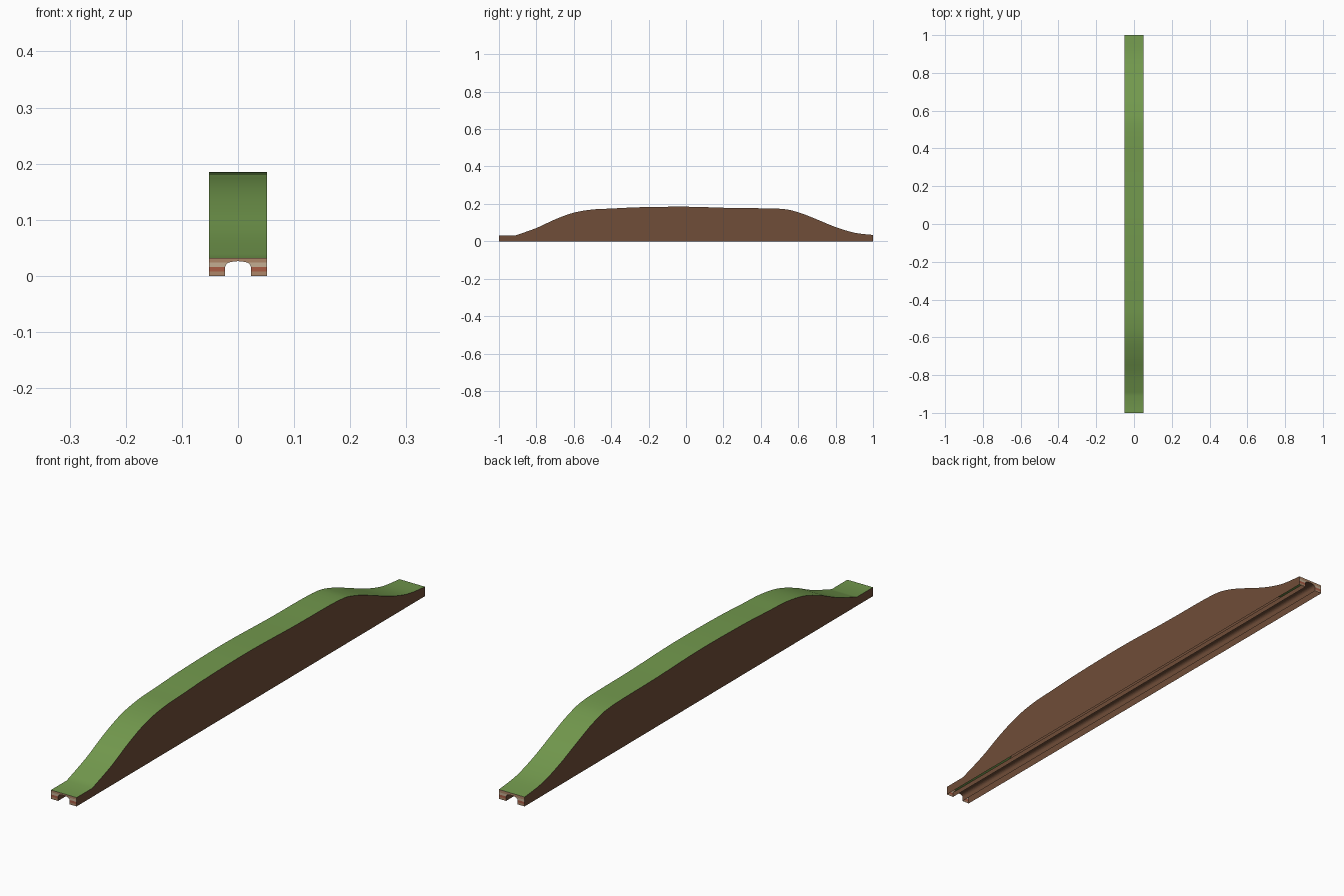
import bpy, bmesh
from mathutils import Vector

if "Cube" in bpy.data.objects:
    bpy.data.objects.remove(bpy.data.objects["Cube"])

HALF = 0.0515  # half width of the ridge


def material(name, rgb):
    m = bpy.data.materials.new(name)
    m.diffuse_color = (*rgb, 1)
    m.use_nodes = True
    m.node_tree.nodes["Principled BSDF"].inputs["Base Color"].default_value = m.diffuse_color
    return m


grass = material("grass", (0.17, 0.32, 0.075))
soil = material("soil", (0.16, 0.075, 0.04))
clay = material("clay", (0.42, 0.24, 0.14))
red_clay = material("red_clay", (0.40, 0.11, 0.06))
sand = material("sand", (0.55, 0.42, 0.29))


def build(name, faces, mats, smooth=False):
    """faces: list of (corner points, material index)"""
    bm = bmesh.new()
    for pts, idx in faces:
        f = bm.faces.new([bm.verts.new(p) for p in pts])
        f.material_index = idx
        f.smooth = smooth
    bmesh.ops.remove_doubles(bm, verts=bm.verts, dist=1e-5)
    me = bpy.data.meshes.new(name)
    bm.to_mesh(me)
    bm.free()
    for m in mats:
        me.materials.append(m)
    ob = bpy.data.objects.new(name, me)
    bpy.context.collection.objects.link(ob)
    return ob


def smooth_curve(pts, steps=4):
    """Catmull-Rom curve through (y, z) points"""
    p = [Vector(q) for q in [pts[0], *pts, pts[-1]]]
    out = []
    for a, b, c, d in zip(p, p[1:], p[2:], p[3:]):
        for i in range(steps):
            t = i / steps
            out.append(0.5 * (2 * b + (c - a) * t + (2 * a - 5 * b + 4 * c - d) * t * t
                              + (3 * b - a - 3 * c + d) * t ** 3))
    return out + [p[-1]]


# Ridge outline, seen from the right
ridge = [Vector((-1, 0.032))] + smooth_curve([
    (-0.91, 0.032), (-0.8, 0.071), (-0.7, 0.117), (-0.6, 0.153), (-0.5, 0.170),
    (-0.4, 0.175), (-0.25, 0.182), (0, 0.185), (0.25, 0.178), (0.5, 0.174),
    (0.6, 0.155), (0.7, 0.117), (0.8, 0.076), (0.9, 0.046), (1, 0.034)])

# Grass strip along the top
build("grass_top", [([(-HALF, *a), (HALF, *a), (HALF, *b), (-HALF, *b)], 0)
                    for a, b in zip(ridge, ridge[1:])], [grass], smooth=True)

# Soil walls, open underneath
for name, s in (("left_wall", -1), ("right_wall", 1)):
    x = s * HALF
    faces = []
    for a, b in zip(ridge, ridge[1:]):
        q = [(x, a.x, 0), (x, b.x, 0), (x, *b), (x, *a)]
        faces.append((q if s > 0 else q[::-1], 0))
    build(name, faces, [soil])

# Tunnel arch: half width at each height, with the earth layer above it
arch = [(0.023, 0, 0), (0.023, 0.008, 1), (0.023, 0.016, 2), (0.0215, 0.0195, 2),
        (0.019, 0.0222, 2), (0.015, 0.0242, 0), (0.008, 0.0257, 0), (0, 0.0262, 0)]

# Layered end walls with the tunnel mouth
for name, y, top in (("front_end", -1, 0.032), ("back_end", 1, 0.034)):
    faces = []
    for (x0, z0, layer), (x1, z1, _) in zip(arch, arch[1:]):
        for s in (-1, 1):
            q = [(s * x0, y, z0), (s * HALF, y, z0), (s * HALF, y, z1), (s * x1, y, z1)]
            faces.append((q if s * y < 0 else q[::-1], layer))
    z = arch[-1][1]
    q = [(-HALF, y, z), (0, y, z), (HALF, y, z), (HALF, y, top), (-HALF, y, top)]
    faces.append((q if y < 0 else q[::-1], 0))
    build(name, faces, [clay, red_clay, sand])

# Tunnel lining through the whole length
faces = []
for (x0, z0, _), (x1, z1, _) in zip(arch, arch[1:]):
    for s in (-1, 1):
        q = [(s * x0, -1, z0), (s * x1, -1, z1), (s * x1, 1, z1), (s * x0, 1, z0)]
        faces.append((q if s > 0 else q[::-1], 0))
build("tunnel_lining", faces, [soil])
